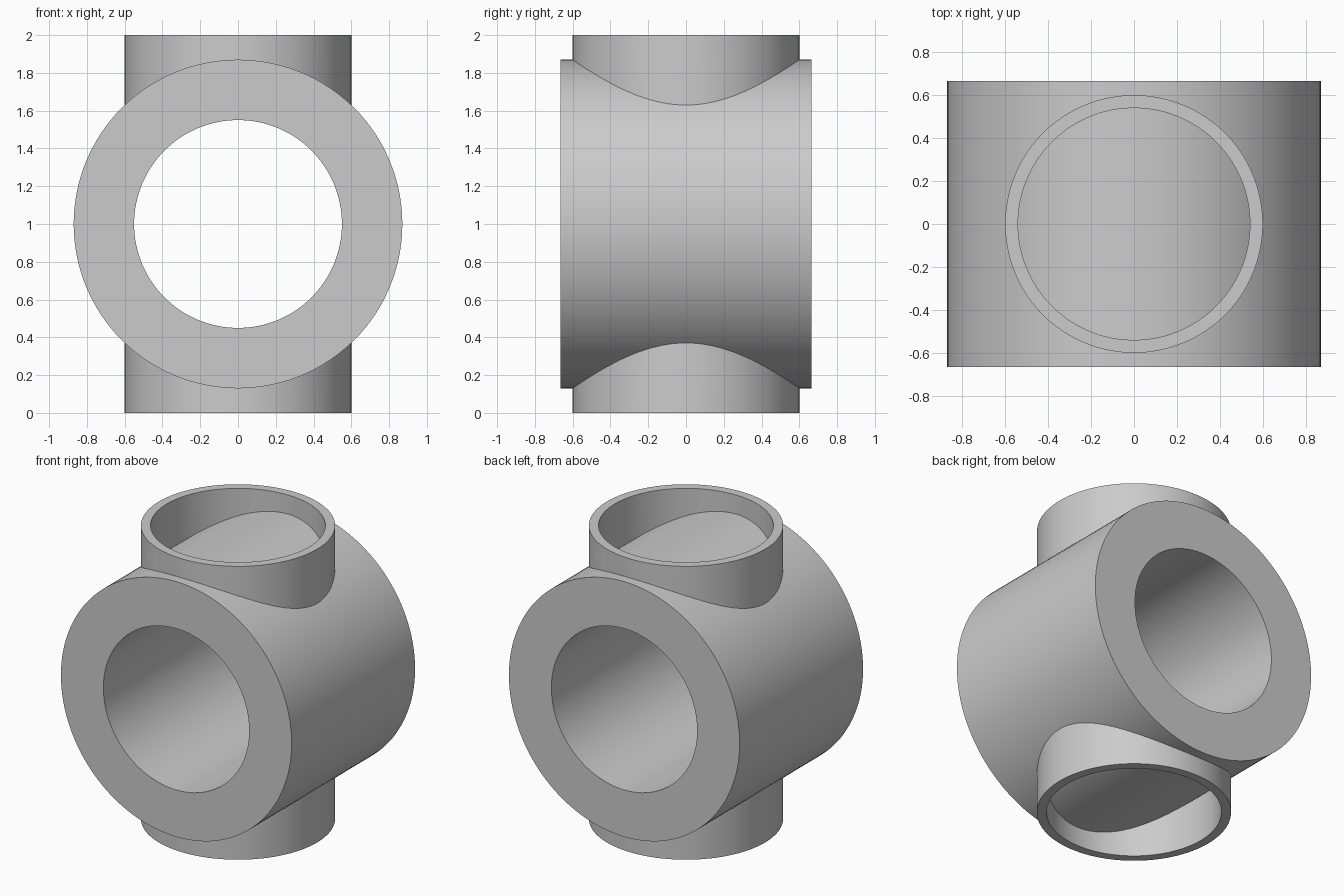
import bpy
import math

SEGMENTS = 128
BODY_OUTER, BODY_INNER, BODY_HALF = 0.87, 0.55, 0.665
COLLAR_OUTER, COLLAR_INNER = 0.60, 0.54
SINK = 0.004

cube = bpy.data.objects.get("Cube")
if cube:
    bpy.data.objects.remove(cube, do_unlink=True)

grey = bpy.data.materials.new("plain grey")
grey.use_nodes = True
colour = (0.6, 0.6, 0.6, 1)
grey.diffuse_color = colour
grey.node_tree.nodes["Principled BSDF"].inputs["Base Color"].default_value = colour


def tube(name, rings):
    """Join four closed rings (outer start, outer end, inner end, inner start) into a tube."""
    verts, faces = [], []
    for point in rings:
        verts += [point(2 * math.pi * i / SEGMENTS) for i in range(SEGMENTS)]
    for r in range(4):
        a, b = r * SEGMENTS, (r + 1) % 4 * SEGMENTS
        for i in range(SEGMENTS):
            j = (i + 1) % SEGMENTS
            faces.append((a + i, a + j, b + j, b + i))
    mesh = bpy.data.meshes.new(name)
    mesh.from_pydata(verts, [], faces)
    mesh.materials.append(grey)
    obj = bpy.data.objects.new(name, mesh)
    bpy.context.collection.objects.link(obj)
    bpy.ops.object.select_all(action="DESELECT")
    obj.select_set(True)
    bpy.context.view_layer.objects.active = obj
    bpy.ops.object.mode_set(mode="EDIT")
    bpy.ops.mesh.select_all(action="SELECT")
    bpy.ops.mesh.normals_make_consistent(inside=False)
    bpy.ops.object.mode_set(mode="OBJECT")
    bpy.ops.object.shade_smooth_by_angle(angle=math.radians(30))
    return obj


def body_ring(radius, y):
    return lambda t: (radius * math.cos(t), y, 1 + radius * math.sin(t))


def rim_ring(radius, side):
    return lambda t: (radius * math.cos(t), radius * math.sin(t), 1 + side)


def saddle_ring(radius, side):
    # Lower edge of a collar follows the curve of the body
    def point(t):
        x = radius * math.cos(t)
        height = math.sqrt(BODY_OUTER ** 2 - x ** 2) - SINK
        return (x, radius * math.sin(t), 1 + side * height)
    return point


# Thick horizontal body with an open bore
tube("body_tube", [body_ring(BODY_OUTER, -BODY_HALF), body_ring(BODY_OUTER, BODY_HALF),
                   body_ring(BODY_INNER, BODY_HALF), body_ring(BODY_INNER, -BODY_HALF)])

# Thin collars above and below, closed off by the body surface
for name, side in (("top_collar", 1), ("bottom_collar", -1)):
    tube(name, [saddle_ring(COLLAR_OUTER, side), rim_ring(COLLAR_OUTER, side),
                rim_ring(COLLAR_INNER, side), saddle_ring(COLLAR_INNER, side)])
